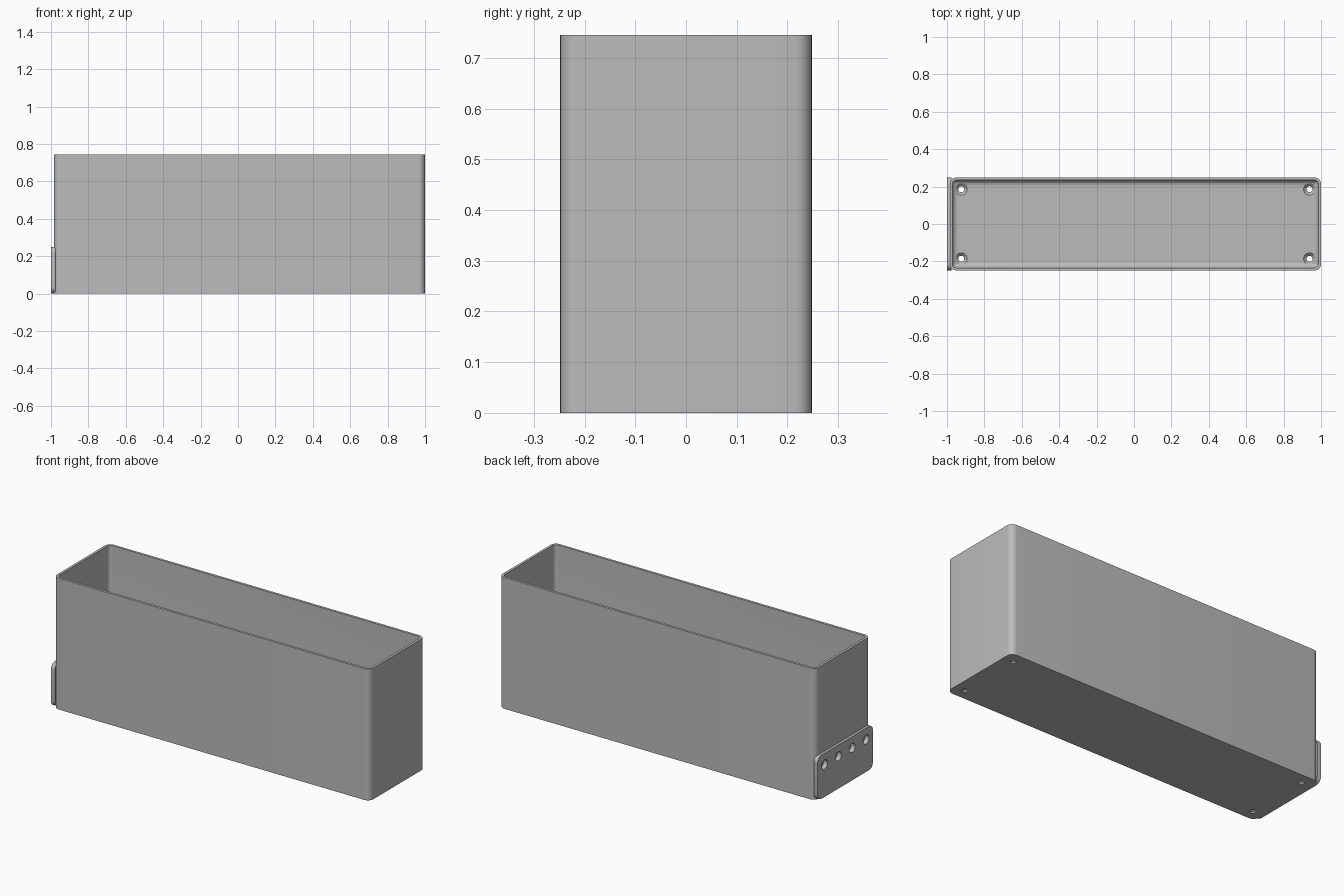
import bpy, bmesh
from math import cos, sin, pi
from mathutils import Matrix, Vector

if "Cube" in bpy.data.objects:
    bpy.data.objects.remove(bpy.data.objects["Cube"])

X0, X1, HALF_Y, HEIGHT = -0.985, 1.0, 0.248, 0.745
WALL, FLOOR, CORNER, FILLET = 0.014, 0.024, 0.034, 0.03
MID_X, HALF_X = (X0 + X1) / 2, (X1 - X0) / 2

grey = bpy.data.materials.new("plain grey")
grey.use_nodes = True
COLOUR = (0.5, 0.5, 0.5, 1)
grey.diffuse_color = COLOUR
grey.node_tree.nodes["Principled BSDF"].inputs["Base Color"].default_value = COLOUR


def rounded_rect(hx, hy, r, steps=8):
    """Outline of a rounded rectangle, counter-clockwise."""
    pts = []
    for q, (sx, sy) in enumerate([(1, 1), (-1, 1), (-1, -1), (1, -1)]):
        for i in range(steps + 1):
            a = (q + i / steps) * pi / 2
            pts.append((sx * (hx - r) + r * cos(a), sy * (hy - r) + r * sin(a)))
    return pts


def loft(name, rings):
    """Closed solid through a list of rings with equal point counts."""
    bm = bmesh.new()
    loops = [[bm.verts.new(p) for p in ring] for ring in rings]
    for a, b in zip(loops, loops[1:]):
        n = len(a)
        for i in range(n):
            j = (i + 1) % n
            bm.faces.new((a[i], a[j], b[j], b[i]))
    bm.faces.new(loops[0][::-1])
    bm.faces.new(loops[-1])
    bmesh.ops.recalc_face_normals(bm, faces=bm.faces)
    mesh = bpy.data.meshes.new(name)
    bm.to_mesh(mesh)
    bm.free()
    obj = bpy.data.objects.new(name, mesh)
    bpy.context.collection.objects.link(obj)
    mesh.materials.append(grey)
    return obj


def turned(name, profile, matrix):
    """Round solid from (radius, height) pairs, placed by a matrix."""
    n = 32
    return loft(name, [[matrix @ Vector((r * cos(2 * pi * i / n), r * sin(2 * pi * i / n), z))
                        for i in range(n)] for r, z in profile])


def combine(target, tool, operation):
    mod = target.modifiers.new("combine", 'BOOLEAN')
    mod.operation, mod.solver, mod.object = operation, 'EXACT', tool
    bpy.context.view_layer.objects.active = target
    bpy.ops.object.modifier_apply(modifier=mod.name)
    bpy.data.objects.remove(tool)


# Open box: outside wall, rim, inside wall, then the fillet into the floor
def ring(inset, z):
    r = max(CORNER - inset, 0.003)
    return [(MID_X + x, y, z) for x, y in rounded_rect(HALF_X - inset, HALF_Y - inset, r)]


rings = [ring(0, 0), ring(0, HEIGHT), ring(WALL, HEIGHT)]
for i in range(7):
    a = i / 6 * pi / 2
    rings.append(ring(WALL + FILLET * (1 - cos(a)), FLOOR + FILLET * (1 - sin(a))))
box = loft("open_box", rings)

# End plate with rounded corners
plate = loft("end_plate", [[(x, u, 0.126 + v) for u, v in rounded_rect(HALF_Y, 0.124, 0.035)]
                           for x in (-1.0, -0.976)])
combine(box, plate, 'UNION')

# Blind round sockets along the top of the end plate
for k in range(4):
    place = Matrix.Translation((-1.0, (k - 1.5) * 0.124, 0.186)) @ Matrix.Rotation(pi / 2, 4, 'Y')
    combine(box, turned("socket_cutter", [(0.026, -0.02), (0.026, 0.025)], place), 'DIFFERENCE')

# Countersunk screw holes in the floor corners
for sx in (-1, 1):
    for sy in (-1, 1):
        place = Matrix.Translation((MID_X + sx * 0.931, sy * 0.186, 0))
        profile = [(0.016, -0.02), (0.016, 0.008), (0.032, FLOOR), (0.032, FLOOR + 0.02)]
        combine(box, turned("screw_cutter", profile, place), 'DIFFERENCE')

bpy.ops.object.select_all(action='DESELECT')
box.select_set(True)
bpy.context.view_layer.objects.active = box
bpy.ops.object.shade_smooth_by_angle(angle=pi / 6)
